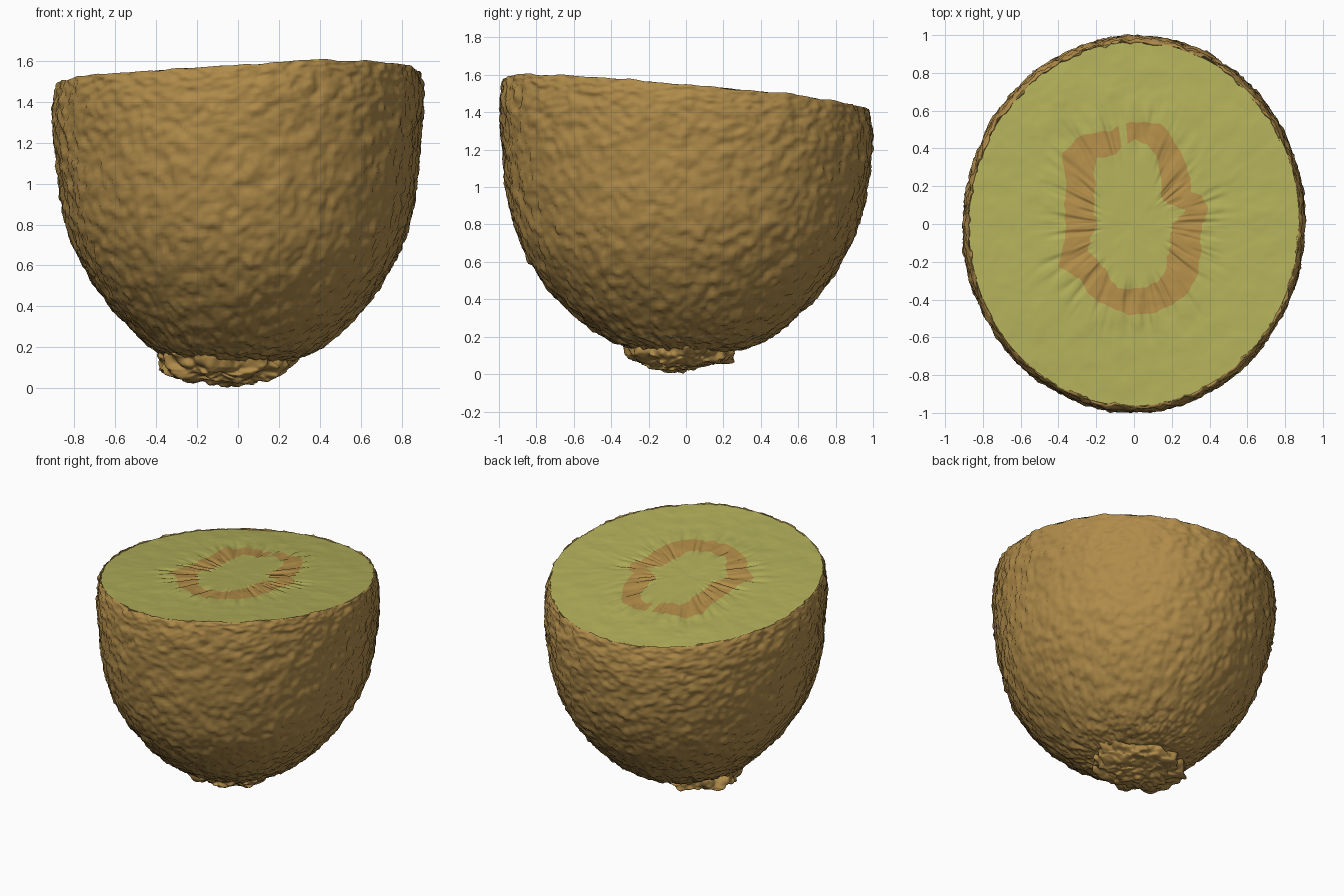
import bpy, bmesh, math
from mathutils import Vector, noise

cube = bpy.data.objects.get("Cube")
if cube:
    bpy.data.objects.remove(cube, do_unlink=True)

SEGMENTS = 320
RX, RY = 0.902, 0.993


def material(name, colour):
    mat = bpy.data.materials.new(name)
    mat.use_nodes = True
    mat.diffuse_color = (*colour, 1)
    mat.node_tree.nodes["Principled BSDF"].inputs["Base Color"].default_value = (*colour, 1)
    return mat


skin_brown = material("skin brown", (0.435, 0.26, 0.068))
flesh_green = material("flesh green", (0.44, 0.425, 0.1))
seed_brown = material("seed ring brown", (0.44, 0.265, 0.065))


def smoothstep(a, b, t):
    t = min(1, max(0, (t - a) / (b - a)))
    return t * t * (3 - 2 * t)


def cut_height(x, y):
    """Height of the slanted slice, which dips a little at the front."""
    dip = 0.02 * smoothstep(0.3, 1, -y) * (1 - smoothstep(0, 0.4, x))
    return 1.515 - 0.085 * y + 0.04 * x - dip - 0.015 * smoothstep(0.5, 1, y)


def catmull(points, steps):
    """Smooth curve through the profile points."""
    out = []
    pts = [points[0]] + points + [points[-1]]
    for a, b, c, d in zip(pts, pts[1:], pts[2:], pts[3:]):
        for i in range(steps):
            t = i / steps
            out.append(tuple(0.5 * (2 * q + (r - p) * t + (2 * p - 5 * q + 4 * r - s) * t * t
                                    + (3 * q - p - 3 * r + s) * t ** 3)
                             for p, q, r, s in zip(a, b, c, d)))
    return out + [points[-1]]


def build(name, rings, materials, colour_rule=None):
    """Skin a stack of closed rings, the first one shrinking to a centre point."""
    bm = bmesh.new()
    rows = [[bm.verts.new(p) for p in ring] for ring in rings]
    centre = bm.verts.new(sum(map(Vector, rings[0]), Vector()) / SEGMENTS)
    for i in range(SEGMENTS):
        j = (i + 1) % SEGMENTS
        bm.faces.new((centre, rows[0][i], rows[0][j]))
        for k, (low, high) in enumerate(zip(rows, rows[1:])):
            face = bm.faces.new((low[i], high[i], high[j], low[j]))
            if colour_rule:
                face.material_index = colour_rule(k, i)
    bmesh.ops.recalc_face_normals(bm, faces=bm.faces)
    finish(name, bm, materials)


def finish(name, bm, materials):
    mesh = bpy.data.meshes.new(name)
    bm.to_mesh(mesh)
    bm.free()
    for mat in materials:
        mesh.materials.append(mat)
    mesh.shade_smooth()
    bpy.context.collection.objects.link(bpy.data.objects.new(name, mesh))


angles = [math.tau * i / SEGMENTS for i in range(SEGMENTS)]

# Rough skin: a lathed bowl whose upper edge follows the slanted cut
profile = [(0.01, 0.12), (0.2, 0.125), (0.36, 0.155), (0.5, 0.23), (0.69, 0.4), (0.84, 0.6),
           (0.925, 0.8), (0.97, 1), (0.993, 1.2), (1, 1.35), (0.99, 1.46), (0.979, 1.505),
           (0.968, 1.515), (0.962, 1.49)]


def skin_point(radius, z, angle):
    radius *= 1 + 0.005 * math.sin(2 * angle)
    x, y = RX * radius * math.cos(angle), RY * radius * math.sin(angle)
    z += (cut_height(x, y) - 1.515) * smoothstep(0.7, 1.5, z)
    p = Vector((x, y, z))
    out = Vector((x, y, 0.9 * (z - 1.3) if z < 1.3 else 0)).normalized()
    bump = 0.008 * noise.noise(p * 3) + 0.01 * noise.noise(p * 12)
    bump += 0.011 * noise.noise(p * 24) + 0.009 * noise.noise(p * 42)
    p += out * bump
    p.z += 0.012 * smoothstep(1.38, 1.5, z + 0.085 * y) * noise.noise(p * 9)
    return p


build("skin", [[skin_point(r, z, a) for a in angles] for r, z in catmull(profile, 12)], [skin_brown])

# Cut face: radii of the seed ring in hundredths, one entry per equal turn
ring_outer = [36, 41, 35, 40, 46, 55, 54, 51, 54, 53, 41, 38, 36, 38, 46, 40, 45, 46, 48, 48, 47, 45, 40, 36]
ring_inner = [20, 28, 21, 20, 28, 40, 45, 38, 40, 29, 24, 22, 19, 23, 28, 27, 29, 35, 34, 34, 31, 25, 22, 20]


def ring_radius(table, angle):
    t = angle / math.tau * len(table)
    i = int(t)
    value = table[i] + (table[(i + 1) % len(table)] - table[i]) * (t - i)
    jag = noise.noise((math.cos(angle) * 9, math.sin(angle) * 9, table[0]))
    return value / 100 + 0.015 * jag


INNER, MIDDLE, OUTER = 10, 10, 28


def flesh_point(k, angle):
    c, s = math.cos(angle), math.sin(angle)
    rim = 0.97 * (1 + 0.005 * math.sin(2 * angle)) / math.hypot(c / RX, s / RY)
    a, b = ring_radius(ring_inner, angle), ring_radius(ring_outer, angle)
    if k <= INNER:
        r = a * k / INNER
    elif k <= INNER + MIDDLE:
        r = a + (b - a) * (k - INNER) / MIDDLE
    else:
        r = b + (rim - b) * (k - INNER - MIDDLE) / OUTER
    x, y = r * c, r * s
    # Radial creases fade out on both sides of the seed ring
    fade = smoothstep(0.8 * a, 1.1 * a, r) * (1 - smoothstep(b, b + 0.2, r))
    crease = noise.noise((c * 9, s * 9, r * 4)) + 0.6 * noise.noise((c * 20, s * 20, r * 5))
    bump = 0.016 * fade * min(0.2, crease)
    bump += 0.004 * noise.noise((x * 9, y * 9, 0)) + 0.002 * noise.noise((x * 24, y * 24, 0))
    return Vector((x, y, cut_height(x, y) - 0.003 + bump))


def flesh_colour(k, i):
    # The ring is broken by a narrow gap near the back
    gap = 93.5 < math.degrees(angles[i]) < 98
    return int(INNER <= k + 1 < INNER + MIDDLE and not gap)


build("cut_flesh", [[flesh_point(k, a) for a in angles] for k in range(1, INNER + MIDDLE + OUTER + 1)],
      [flesh_green, seed_brown], flesh_colour)

# Stem scar: a crumpled lump under the fruit, narrowing downwards
bm = bmesh.new()
bmesh.ops.create_icosphere(bm, subdivisions=6, radius=1)
for v in bm.verts:
    n = v.co.copy()
    lump = 1 + 0.2 * noise.noise(n * 2.2) + 0.14 * noise.noise(n * 5) + 0.05 * noise.noise(n * 9)
    flat = math.copysign(abs(n.z) ** 0.6, n.z)
    widen = 1 + 0.3 * n.z
    v.co = Vector((-0.06 + 0.31 * n.x * lump * widen,
                   -0.03 + 0.27 * n.y * lump * widen,
                   0.13 + 0.11 * flat * lump))
    v.co.z = max(0, v.co.z + 0.02 * noise.noise(v.co * 9))
finish("stem_scar", bm, [skin_brown])
